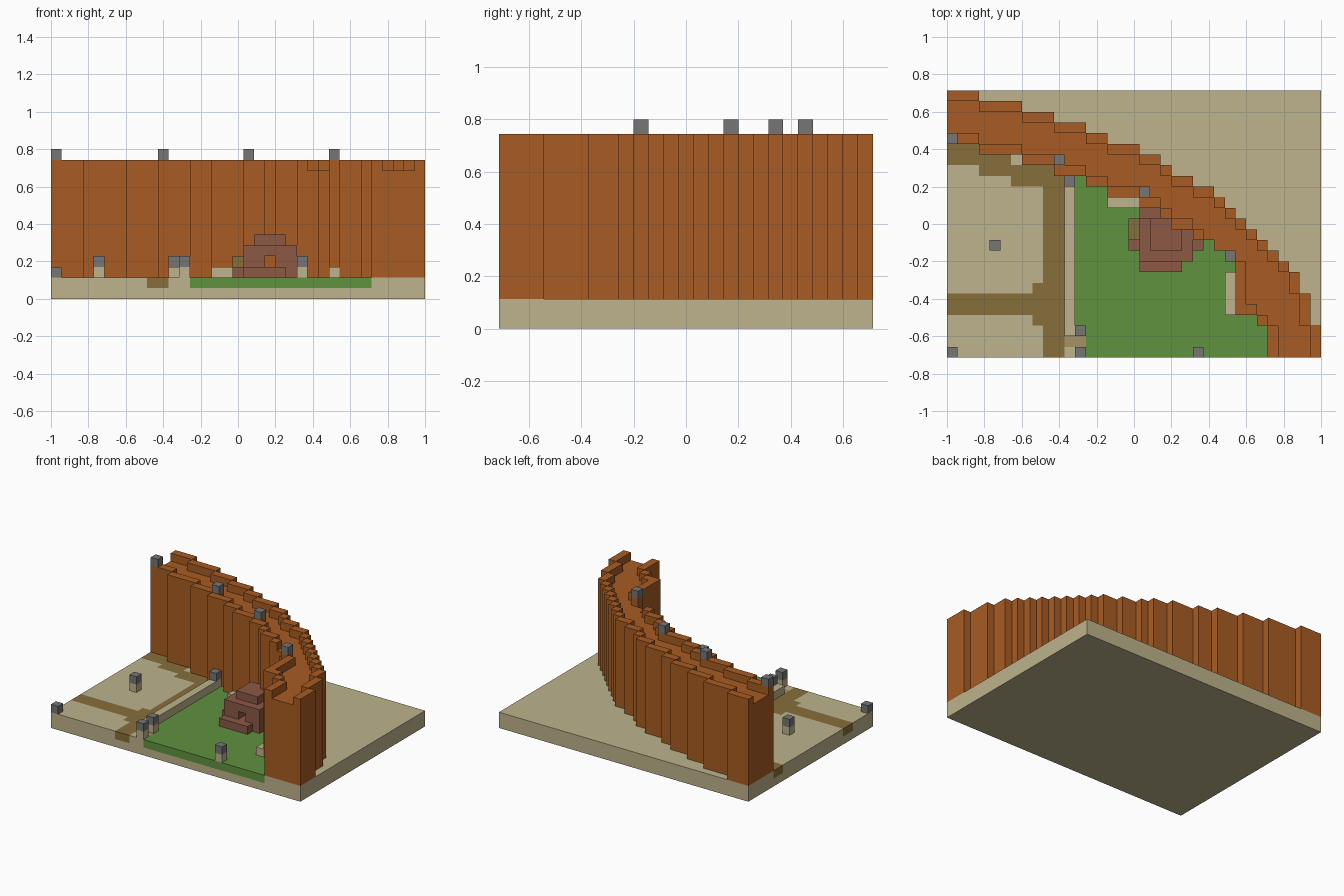
import bpy
import bmesh
from mathutils import Vector

cube = bpy.data.objects.get("Cube")
if cube:
    bpy.data.objects.remove(cube, do_unlink=True)

NX, NY = 35, 25          # plan size in blocks
V = 2 / NX               # block size
cells = {}               # block position -> part name


def linear(c):
    c /= 255
    return c / 12.92 if c <= 0.04045 else ((c + 0.055) / 1.055) ** 2.4


def material(name, hex_code):
    rgb = [linear(b) for b in bytes.fromhex(hex_code)]
    m = bpy.data.materials.new(name)
    m.use_nodes = True
    m.diffuse_color = (*rgb, 1)
    bsdf = m.node_tree.nodes["Principled BSDF"]
    bsdf.inputs["Base Color"].default_value = (*rgb, 1)
    bsdf.inputs["Roughness"].default_value = 0.9
    return m


def fill(part, xs, ys, zs):
    for i in xs:
        for j in ys:
            for k in zs:
                cells[i, j, k] = part


def span(a, b):
    return range(a, b + 1)


# Ground slab
fill("ground", range(NX), range(NY), range(2))

# Wall plan: top row of each column, five blocks deep, widened at the front
outer = []
for row, width in zip(range(24, 14, -1), (3, 4, 3, 3, 2, 3, 2, 1, 2, 2)):
    outer += [row] * width
outer += [14, 13, 12, 11, 10, 9, 8, 7, 5, 2]
inner = [max(row - 4, 0) for row in outer]
inner[27:30] = [4, 4, 3]
inner[30:] = [0] * 5


def in_wall(i, j):
    i, j = max(i, 0), max(j, 0)
    return i < NX and inner[i] <= j <= outer[i]


# Dirt road in the ground surface
fill("dirt_road", span(9, 10), range(18), [1])
fill("dirt_road", range(9), span(4, 5), [1])
fill("dirt_road", [8], [3, 6], [1])
for start, row in ((0, 18), (3, 17), (6, 16)):
    fill("dirt_road", span(start, start + 2), range(row, row + 2), [1])
fill("gate_path", span(11, 12), [1], [1])

# Lawn between the curb and the wall
for i in range(12, 30):
    top = 13 if 15 <= i <= 17 else min(inner[i] - 1, 16)
    fill("lawn", [i], span(3 if i == 12 else 0, top), [1])

# Curb and low steps along the wall
fill("curb", [11], span(2, 15), [2])
fill("wall_step", span(15, 17), [14], [2])
fill("wall_step", [26], span(4, 7), [2])

# Tall wall with a sunken walkway between two parapets
for i in range(NX):
    for j in span(inner[i], outer[i]):
        fill("wall", [i], [j], range(2, 12))
        outside = not (in_wall(i + 1, j) and in_wall(i, j + 1))
        inside = not (in_wall(i - 1, j) and in_wall(i, j - 1))
        if outside or (inside and i not in (24, 25, 26)):
            fill("parapet", [i], [j], [12])

# Lamps on the wall
for i, j in ((0, 20), (10, 18), (18, 15), (26, 9)):
    fill("parapet", [i], [j], [12])
    fill("wall_lamp", [i], [j], [13])

# Lamp posts on the ground
for i, j in ((4, 10), (12, 0), (12, 2), (23, 0), (11, 16)):
    fill("post_base", [i], [j], [2])
    fill("post_lamp", [i], [j], [3])
fill("corner_lamp", [0], [0], [2])

# Stepped round hut with an opening through its middle
plan = {17: (10, 12), 18: (8, 13), 19: (8, 13), 20: (8, 12),
        21: (8, 12), 22: (9, 11), 23: (10, 10)}
for i, (lo, hi) in plan.items():
    fill("hut", [i], span(lo, hi), [2])
    if i in (18, 19, 21, 22):
        fill("hut", [i], span(max(lo, 9), hi), [3])
    if 18 <= i <= 22:
        fill("hut", [i], span(max(lo, 9), min(hi, 12)), [4])
    if 19 <= i <= 21:
        fill("hut", [i], span(10, 12), [5])
fill("hut_side_block", [17], span(11, 12), [3])

# Materials and the parts that use them
sand = material("sand", "BEB38C")
orange = material("burnt_orange", "A85C23")
dirt = material("dirt_brown", "876E3C")
path = material("light_dirt", "A59164")
grass = material("grass_green", "609240")
brick = material("brick_red", "8C5846")
stone = material("stone_grey", "767676")
colours = {
    "ground": sand, "curb": sand, "wall_step": sand, "post_base": sand,
    "wall": orange, "parapet": orange,
    "dirt_road": dirt, "hut_side_block": dirt, "gate_path": path,
    "lawn": grass, "hut": brick,
    "wall_lamp": stone, "post_lamp": stone, "corner_lamp": stone,
}


def build(part):
    """Make one mesh from the exposed block sides of a part."""
    bm = bmesh.new()
    for cell in [c for c, p in cells.items() if p == part]:
        centre = Vector(cell) + Vector((0.5, 0.5, 0.5)) - Vector((NX / 2, NY / 2, 0))
        for axis in range(3):
            for sign in (-1, 1):
                n = Vector((0, 0, 0))
                n[axis] = sign
                if tuple(int(c + d) for c, d in zip(cell, n)) in cells:
                    continue
                u = Vector((0, 0, 0))
                u[(axis + 1) % 3] = 1
                w = n.cross(u)
                corners = ((-1, -1), (1, -1), (1, 1), (-1, 1))
                bm.faces.new([bm.verts.new((centre + (n + u * a + w * b) / 2) * V)
                              for a, b in corners])
    bmesh.ops.remove_doubles(bm, verts=bm.verts, dist=V / 100)
    bmesh.ops.dissolve_limit(bm, angle_limit=0.01, verts=bm.verts, edges=bm.edges)
    mesh = bpy.data.meshes.new(part)
    bm.to_mesh(mesh)
    bm.free()
    mesh.materials.append(colours[part])
    bpy.context.collection.objects.link(bpy.data.objects.new(part, mesh))


for part in colours:
    build(part)
